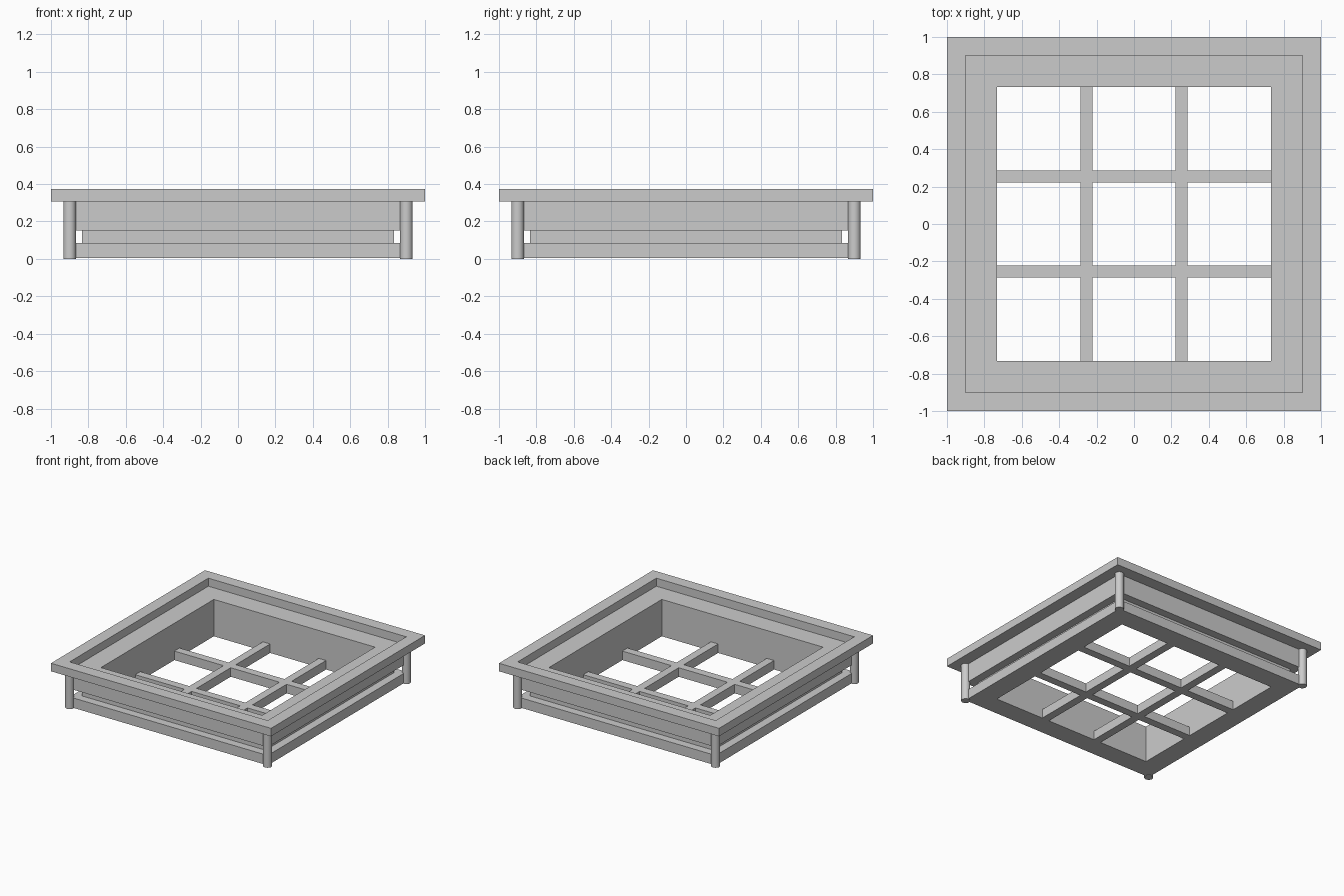
import bpy, bmesh

default = bpy.data.objects.get("Cube")
if default:
    bpy.data.objects.remove(default, do_unlink=True)

GREY = (0.6, 0.6, 0.6, 1.0)
mat = bpy.data.materials.new("plain grey")
mat.use_nodes = True
mat.diffuse_color = GREY
mat.node_tree.nodes["Principled BSDF"].inputs["Base Color"].default_value = GREY

OUTER = 0.9      # half width of the frame wall
OPENING = 0.733  # half width of the opening
BASE = 0.004     # underside of the frame, a hair above the feet
WALL_TOP = 0.307
RIM_TOP = 0.373
CORNERS = ((-1, -1), (1, -1), (1, 1), (-1, 1))


def finish(bm, name):
    bmesh.ops.recalc_face_normals(bm, faces=bm.faces)
    mesh = bpy.data.meshes.new(name)
    bm.to_mesh(mesh)
    bm.free()
    mesh.materials.append(mat)
    obj = bpy.data.objects.new(name, mesh)
    bpy.context.collection.objects.link(obj)
    return obj


def square_ring(name, profile):
    """Sweep a closed (half width, height) profile around a square."""
    bm = bmesh.new()
    loops = [[bm.verts.new((sx * h, sy * h, z)) for h, z in profile]
             for sx, sy in CORNERS]
    n = len(profile)
    for c in range(4):
        a, b = loops[c], loops[(c + 1) % 4]
        for i in range(n):
            j = (i + 1) % n
            bm.faces.new((a[i], b[i], b[j], a[j]))
    return finish(bm, name)


# Frame wall with a groove running around the outside
square_ring("frame_wall", [
    (OPENING, BASE), (OUTER, BASE), (OUTER, 0.085), (0.833, 0.085),
    (0.833, 0.153), (OUTER, 0.153), (OUTER, WALL_TOP), (OPENING, WALL_TOP)])

# Overhanging top rim
square_ring("top_rim", [(OUTER, WALL_TOP), (1, WALL_TOP),
                        (1, RIM_TOP), (OUTER, RIM_TOP)])

# Crossing bars as one lattice: extrude the cells of a grid that hold a bar
bm = bmesh.new()
BAR, MID, BAR_TOP = 0.033, 0.254, 0.078
cuts = [-OPENING, -MID - BAR, -MID + BAR, MID - BAR, MID + BAR, OPENING]
grid = [[bm.verts.new((x, y, BASE)) for y in cuts] for x in cuts]
cells = [bm.faces.new((grid[i][j], grid[i + 1][j],
                       grid[i + 1][j + 1], grid[i][j + 1]))
         for i in range(5) for j in range(5) if i % 2 or j % 2]
raised = bmesh.ops.extrude_face_region(bm, geom=cells, use_keep_orig=True)
for v in raised["geom"]:
    if isinstance(v, bmesh.types.BMVert):
        v.co.z = BAR_TOP
loose = [v for v in bm.verts if not v.link_faces]
bmesh.ops.delete(bm, geom=loose, context='VERTS')
finish(bm, "lattice_bars")

# Round corner posts
for (sx, sy), place in zip(CORNERS, ("front_right", "front_left",
                                     "back_left", "back_right")):
    bpy.ops.mesh.primitive_cylinder_add(
        vertices=32, radius=0.034, depth=WALL_TOP,
        location=(sx * OUTER, sy * OUTER, WALL_TOP / 2))
    post = bpy.context.object
    post.name = place + "_post"
    post.data.materials.append(mat)
    bpy.ops.object.shade_smooth_by_angle()
